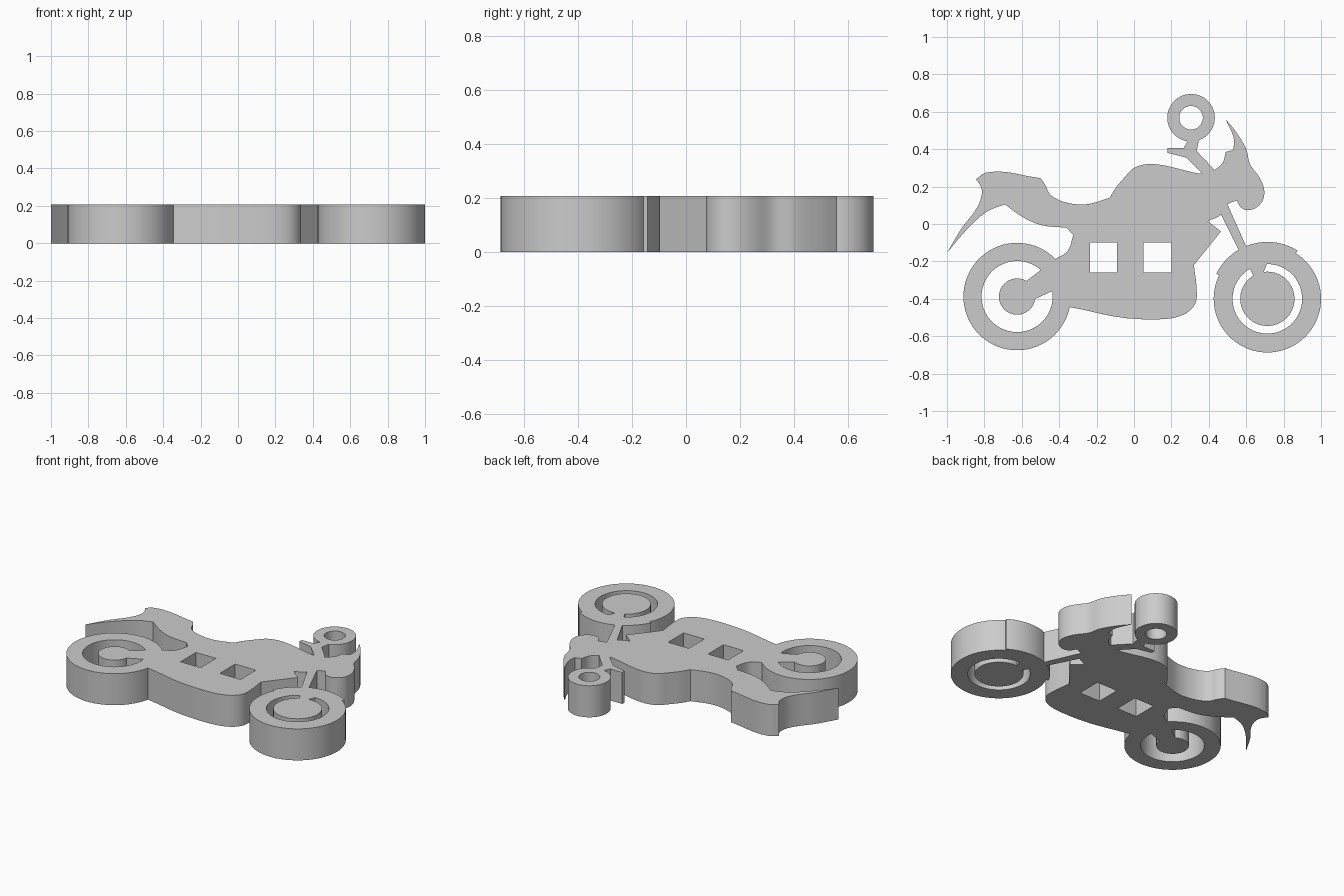
import bpy
import bmesh
import math
from mathutils import Vector

# Remove the default cube
default_cube = bpy.data.objects.get("Cube")
if default_cube:
    bpy.data.objects.remove(default_cube, do_unlink=True)

THICKNESS = 0.207

grey = bpy.data.materials.new("plain grey")
grey.use_nodes = True
grey_value = (0.6, 0.6, 0.6, 1)
grey.diffuse_color = grey_value
grey.node_tree.nodes["Principled BSDF"].inputs["Base Color"].default_value = grey_value


def arc(center, radius, start=0, end=360, steps=72):
    """Points along an arc; a full turn leaves out the repeated last point."""
    count = steps if end - start == 360 else steps + 1
    angles = [math.radians(start + (end - start) * i / steps) for i in range(count)]
    return [(center[0] + radius * math.cos(a), center[1] + radius * math.sin(a))
            for a in angles]


def smooth_outline(points, steps=5, corner_angle=42):
    """Round a closed outline where it turns gently and keep its sharp corners."""
    points = [Vector(p) for p in points]
    total = len(points)

    def tangent(index, chord):
        incoming = (points[index] - points[index - 1]).normalized()
        outgoing = (points[(index + 1) % total] - points[index]).normalized()
        if incoming.angle(outgoing) > math.radians(corner_angle):
            return chord.copy()
        return (incoming + outgoing).normalized() * chord.length

    result = []
    for i in range(total):
        start, finish = points[i], points[(i + 1) % total]
        chord = finish - start
        leave, arrive = tangent(i, chord), tangent((i + 1) % total, chord)
        for s in range(steps):
            t = s / steps
            ease = t * t * (3 - 2 * t)
            result.append(start + chord * ease
                          + leave * (t * (1 - t) ** 2)
                          - arrive * (t * t * (1 - t)))
    return result


def plate(name, *outlines):
    """Extrude a flat outline, with any further outlines cut as holes."""
    curve = bpy.data.curves.new(name + " profile", "CURVE")
    curve.dimensions = "2D"
    curve.fill_mode = "BOTH"
    curve.extrude = THICKNESS / 2
    for outline in outlines:
        spline = curve.splines.new("POLY")
        spline.points.add(len(outline) - 1)
        for point, (x, y) in zip(spline.points, outline):
            point.co = (x, y, 0, 1)
        spline.use_cyclic_u = True
    helper = bpy.data.objects.new(name + " helper", curve)
    bpy.context.collection.objects.link(helper)
    bpy.context.view_layer.update()
    depsgraph = bpy.context.evaluated_depsgraph_get()
    mesh = bpy.data.meshes.new_from_object(helper.evaluated_get(depsgraph))
    bpy.data.objects.remove(helper, do_unlink=True)
    bpy.data.curves.remove(curve)

    # Weld the caps to the walls and stand the plate on the ground
    bm = bmesh.new()
    bm.from_mesh(mesh)
    bmesh.ops.remove_doubles(bm, verts=bm.verts, dist=0.0001)
    bmesh.ops.translate(bm, verts=bm.verts, vec=(0, 0, THICKNESS / 2))
    bmesh.ops.recalc_face_normals(bm, faces=bm.faces)
    bm.to_mesh(mesh)
    bm.free()
    mesh.name = name
    mesh.materials.clear()
    mesh.materials.append(grey)
    part = bpy.data.objects.new(name, mesh)
    bpy.context.collection.objects.link(part)
    bpy.ops.object.select_all(action="DESELECT")
    part.select_set(True)
    bpy.context.view_layer.objects.active = part
    bpy.ops.object.shade_smooth_by_angle(angle=math.radians(30))
    return part


def rectangle(left, right, bottom, top):
    return [(left, bottom), (right, bottom), (right, top), (left, top)]


# Bodywork contour, clockwise from the tip of the rear mudguard
tail = [(-1, -.155), (-.92, -.02), (-.85, .07), (-.82, .13), (-.815, .19),
        (-.845, .24), (-.79, .275), (-.5, .245)]
seat = [(-.475, .21), (-.45, .16), (-.38, .12), (-.26, .105), (-.13, .14)]
tank = [(-.1, .19), (-.05, .25), (0, .3), (.07, .32), (.15, .315), (.28, .285),
        (.36, .27), (.43, .29)]
windscreen = [(.475, .33), (.49, .385), (.53, .395), (.535, .45), (.49, .56),
              (.54, .5), (.6, .4), (.62, .32)]
nose = [(.67, .25), (.695, .19), (.69, .13), (.65, .085), (.6, .075),
        (.57, .09), (.55, .125), (.5, .105), (.465, .05)]
belly = [(.395, .015), (.465, -.04), (.32, -.22), (.335, -.35), (.33, -.42),
         (.29, -.47), (.22, -.5), (.1, -.51), (-.07, -.5), (-.34, -.445)]
swing_arm_root = [(-.38, -.44), (-.4, -.3), (-.44, -.2), (-.415, -.185),
                  (-.355, -.145), (-.325, -.06)]
mudguard = [(-.36, -.02), (-.5, -.005), (-.6, .04), (-.69, .105), (-.78, .07),
            (-.86, .005), (-.93, -.07)]
contour = smooth_outline(tail + seat + tank + windscreen + nose + belly
                         + swing_arm_root + mudguard)
plate("bodywork", contour,
      rectangle(-.235, -.09, -.26, -.1), rectangle(.05, .2, -.26, -.1))

# Wheels: a tyre ring around a solid hub
rear_axle = (-.625, -.388)
front_axle = (.713, -.4)
for side, axle, inner, hub in (("rear", rear_axle, .19, .097),
                               ("front", front_axle, .186, .145)):
    plate(side + "_tyre", arc(axle, .287), arc(axle, inner))
    plate(side + "_hub", arc(axle, hub))

# Arms that tie each hub to its tyre
plate("swing_arm", [(-.6, -.325), (-.575, -.305), (-.485, -.235),
                    (-.425, -.353), (-.527, -.4), (-.56, -.4)])
plate("front_hub_arm", [(.612, -.225), (.645, -.29), (.7, -.28), (.69, -.265),
                        (.714, -.205)])

# Front mudguard hugging the tyre, and the fork above it
plate("front_mudguard", arc(front_axle, .304, 58, 154, 30)
      + arc(front_axle, .27, 58, 154, 30)[::-1])
plate("front_fork", [(.44, .1), (.49, .13), (.5, .105), (.6, -.12),
                     (.62, -.17), (.575, -.17)])

# Handlebar and the round mirror it carries
plate("handlebar", [(.18, .405), (.265, .405), (.285, .44), (.28, .465),
                    (.35, .465), (.335, .39), (.425, .295), (.43, .26),
                    (.375, .26), (.28, .355), (.18, .38)])
mirror_center = (.305, .568)
plate("mirror_ring", arc(mirror_center, .127), arc(mirror_center, .063))
